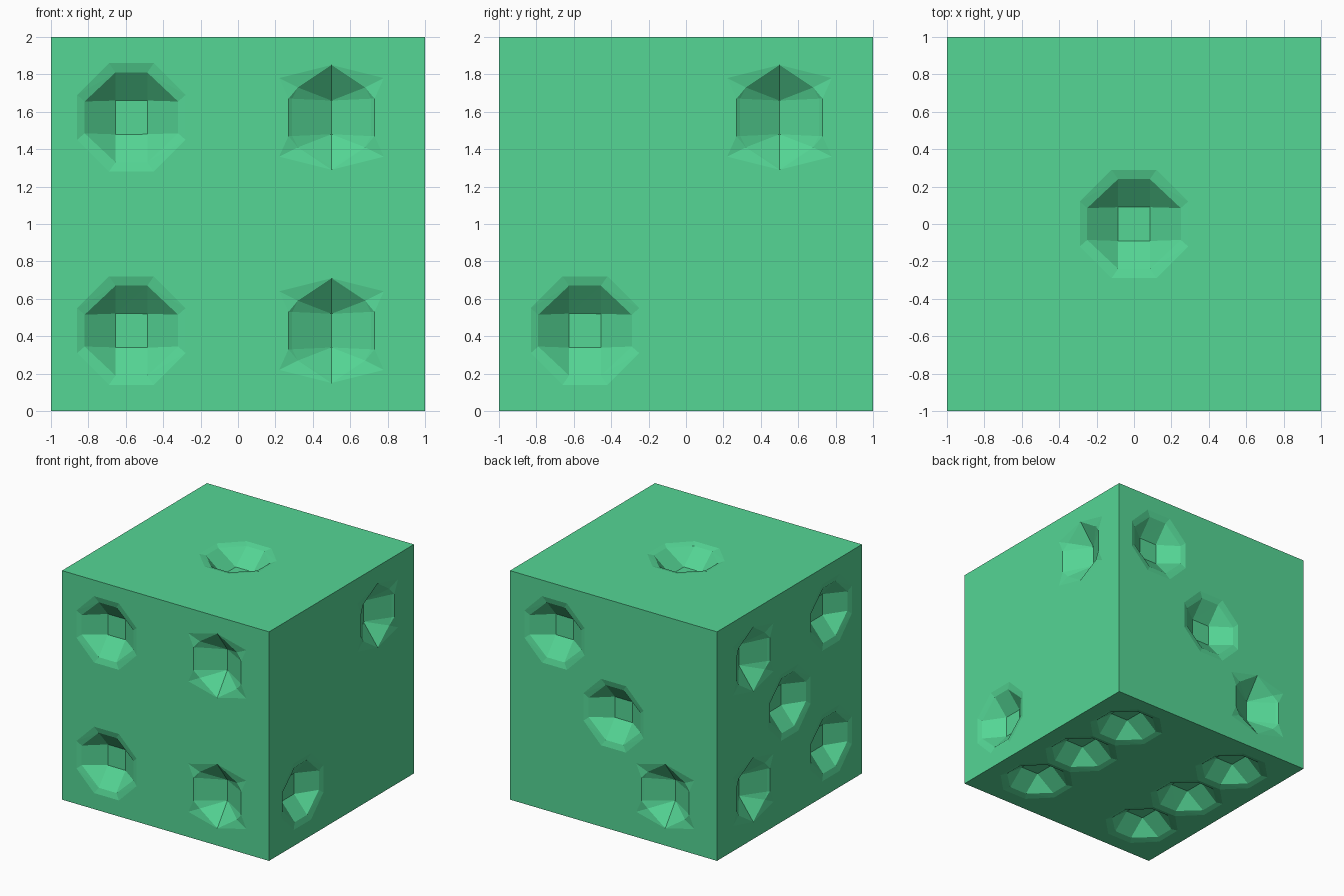
import bpy
import bmesh
from mathutils import Vector

old = bpy.data.objects.get("Cube")
if old:
    bpy.data.objects.remove(old, do_unlink=True)

# Single flat colour
green = bpy.data.materials.new("soft_green")
green.use_nodes = True
colour = (0.09, 0.67, 0.30, 1)
green.diffuse_color = colour
green.node_tree.nodes["Principled BSDF"].inputs["Base Color"].default_value = colour

X, Y, Z = Vector((1, 0, 0)), Vector((0, 1, 0)), Vector((0, 0, 1))
CENTRE = Z
DEPTH = 0.14
LIP = 0.015


def make_object(name, bm):
    mesh = bpy.data.meshes.new(name)
    bm.to_mesh(mesh)
    bm.free()
    mesh.materials.append(green)
    obj = bpy.data.objects.new(name, mesh)
    bpy.context.collection.objects.link(obj)
    return obj


def mirrored(quarter):
    """Mirror one quarter of a ring (ordered from +u towards +v) into a full loop."""
    half = quarter + [(-u, v) for u, v in reversed(quarter)]
    loop = half + [(-u, -v) for u, v in half]
    return [p for i, p in enumerate(loop) if p != loop[i - 1]]


def rounded_pit():
    """Eight-sided lip falling to a small square floor."""
    outer = mirrored([(0.29, 0.12), (0.12, 0.29)])
    lip = mirrored([(0.25, 0.085), (0.085, 0.24)])
    floor = mirrored([(0.085, 0.09), (0.085, 0.091)])
    return outer, lip, floor


def valley_pit():
    """Pointed-corner lip falling to a short crease."""
    outer = mirrored([(0.23, 0.10), (0.28, 0.21), (0, 0.28)])
    lip = mirrored([(0.21, 0.10), (0.18, 0.16), (0, 0.26)])
    floor = [(0, 0.09 if v > 0 else -0.09) for u, v in lip]
    return outer, lip, floor


def add_pit(bm, normal, u_axis, v_axis, u, v, rings):
    outer, lip, floor = rings
    layers = [(outer, -0.1), (outer, 0), (lip, LIP), (floor, DEPTH)]
    loops = []
    for points, depth in layers:
        base = CENTRE + normal * (1 - depth)
        loops.append([bm.verts.new(base + u_axis * (u + a) + v_axis * (v + b))
                      for a, b in points])
    for upper, lower in zip(loops, loops[1:]):
        for i in range(len(upper)):
            bm.faces.new((upper[i - 1], upper[i], lower[i], lower[i - 1]))
    bm.faces.new(loops[0])
    bm.faces.new(loops[-1])


# Pit positions on each side, relative to the side's centre
HI, LO, P = 0.57, -0.57, 0.5
sides = [
    (-Y, X, Z, [(LO, HI), (LO, LO), (P, HI), (P, LO)]),
    (X, Y, Z, [(P, HI), (-0.54, LO)]),
    (Y, X, Z, [(HI, HI), (0, 0), (-0.5, LO)]),
    (-X, Y, Z, [(P, HI), (P, LO), (0, 0), (LO, HI), (LO, LO)]),
    (Z, X, Y, [(0, 0)]),
    (-Z, X, Y, [(a, b) for a in (LO, HI) for b in (-0.58, 0, 0.58)]),
]

# Pit cutters
bm = bmesh.new()
for normal, u_axis, v_axis, pits in sides:
    for u, v in pits:
        rings = valley_pit() if abs(u) == P else rounded_pit()
        add_pit(bm, normal, u_axis, v_axis, u, v, rings)
bmesh.ops.remove_doubles(bm, verts=bm.verts, dist=0.003)
bmesh.ops.triangulate(bm, faces=bm.faces)
bmesh.ops.recalc_face_normals(bm, faces=bm.faces)
cutter = make_object("pit_cutter", bm)
cutter.hide_render = True

# Cube body
bm = bmesh.new()
bmesh.ops.create_cube(bm, size=2)
bmesh.ops.translate(bm, verts=bm.verts, vec=CENTRE)
body = make_object("pitted_cube", bm)

# Carve the pits, then drop the cutter
carve = body.modifiers.new("carve_pits", 'BOOLEAN')
carve.operation = 'DIFFERENCE'
carve.solver = 'EXACT'
carve.object = cutter
bpy.context.view_layer.objects.active = body
body.select_set(True)
bpy.ops.object.modifier_apply(modifier=carve.name)
bpy.data.objects.remove(cutter, do_unlink=True)
